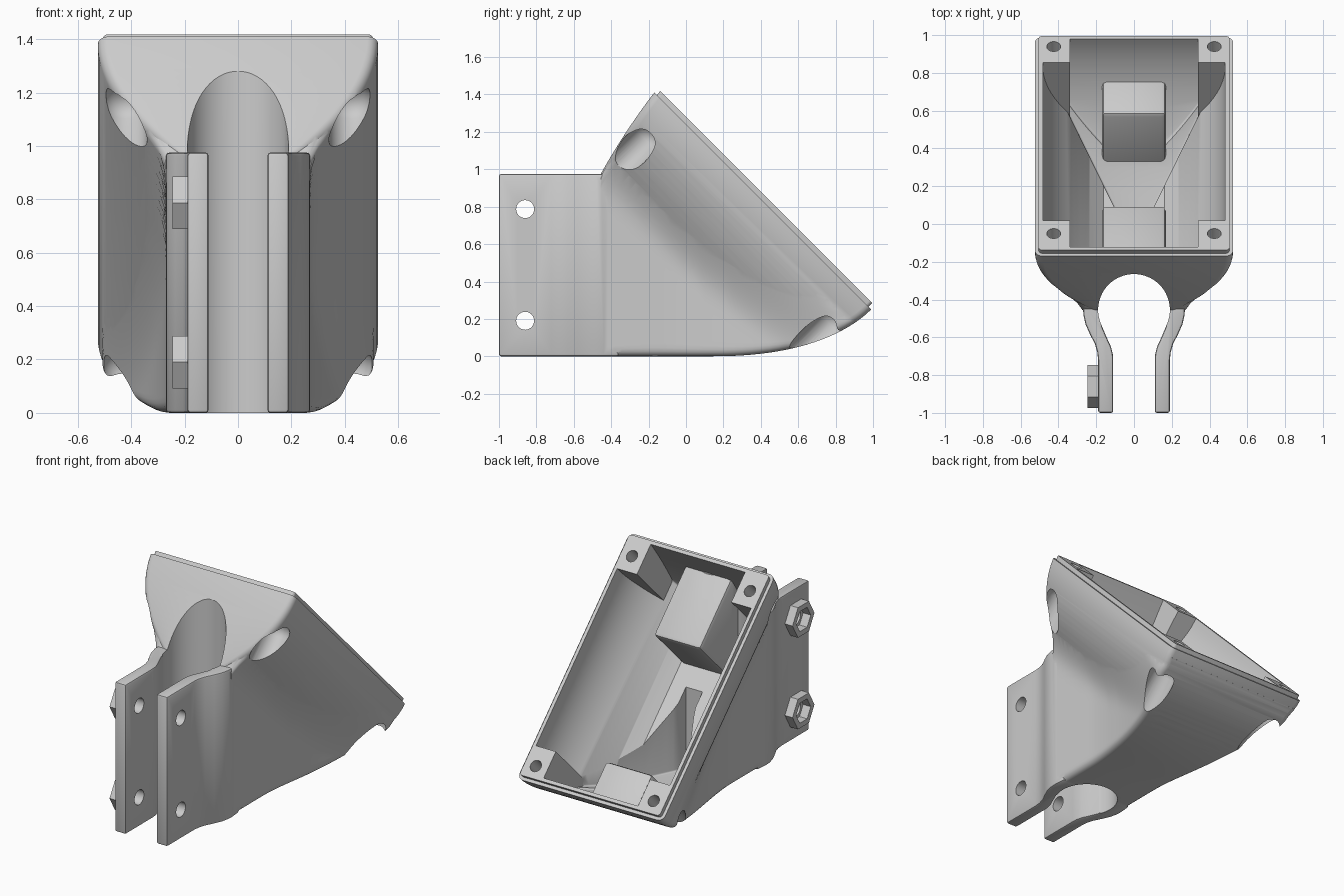
import bpy, bmesh, math
from mathutils import Matrix, Vector

if "Cube" in bpy.data.objects:
    bpy.data.objects.remove(bpy.data.objects["Cube"], do_unlink=True)

grey = bpy.data.materials.new("light_grey_plastic")
grey.use_nodes = True
colour = (0.6, 0.6, 0.6, 1)
grey.diffuse_color = colour
grey.node_tree.nodes["Principled BSDF"].inputs["Base Color"].default_value = colour

# Tilted frame of the opening: x across, y down the slope, z out of the opening
R = math.sqrt(0.5)
SLOPE = Matrix(((1, 0, 0, 0), (0, R, R, 0.62), (0, -R, R, 0.62), (0, 0, 0, 1)))
UPRIGHT = Matrix.Identity(4)
ALONG_X = Matrix.Rotation(math.pi / 2, 4, 'Y')
ALONG_Y = Matrix.Rotation(math.pi / 2, 4, 'X')


def finish(name, bm, matrix=UPRIGHT):
    bm.transform(matrix)
    bmesh.ops.recalc_face_normals(bm, faces=bm.faces)
    mesh = bpy.data.meshes.new(name)
    bm.to_mesh(mesh)
    bm.free()
    mesh.materials.append(grey)
    ob = bpy.data.objects.new(name, mesh)
    bpy.context.collection.objects.link(ob)
    return ob


def rounded_rect(h, w, lo, hi, r, steps=4):
    pts = []
    for k, (cx, cy) in enumerate(((w - r, hi - r), (r - w, hi - r), (r - w, lo + r), (w - r, lo + r))):
        for i in range(steps + 1):
            a = math.pi / 2 * (k + i / steps)
            pts.append((cx + r * math.cos(a), cy + r * math.sin(a), h))
    return pts


def skin(name, sections, matrix, closed=False):
    """Join equal outlines into a solid, capped or closed into a ring."""
    bm = bmesh.new()
    rings = [[bm.verts.new(p) for p in section] for section in sections]
    pairs = list(zip(rings, rings[1:]))
    if closed:
        pairs.append((rings[-1], rings[0]))
    else:
        bm.faces.new(rings[0])
        bm.faces.new(rings[-1])
    for a, b in pairs:
        for i in range(len(a)):
            j = (i + 1) % len(a)
            bm.faces.new((a[i], a[j], b[j], b[i]))
    return finish(name, bm, matrix)


def box(name, x, y, z, matrix=UPRIGHT):
    bm = bmesh.new()
    bmesh.ops.create_cube(bm, size=1)
    for v in bm.verts:
        v.co = Vector([(r[0] + r[1]) / 2 + c * (r[1] - r[0]) for r, c in zip((x, y, z), v.co)])
    return finish(name, bm, matrix)


def rod(name, r, lo, hi, matrix, sides=32):
    bm = bmesh.new()
    bmesh.ops.create_cone(bm, cap_ends=True, segments=sides, radius1=r, radius2=r, depth=hi - lo)
    bmesh.ops.translate(bm, verts=bm.verts, vec=(0, 0, (lo + hi) / 2))
    return finish(name, bm, matrix)


def apply(ob, mod):
    bpy.context.view_layer.objects.active = ob
    bpy.ops.object.modifier_apply(modifier=mod.name)


def boolean(ob, operation, tools):
    for tool in tools:
        mod = ob.modifiers.new("cut", 'BOOLEAN')
        mod.operation, mod.object, mod.solver = operation, tool, 'EXACT'
        apply(ob, mod)
        bpy.data.objects.remove(tool, do_unlink=True)


def bevel(ob, width, segments=2):
    mod = ob.modifiers.new("round", 'BEVEL')
    mod.width, mod.segments, mod.limit_method = width, segments, 'ANGLE'
    mod.angle_limit = math.radians(40)
    apply(ob, mod)


# Shape of the tub by depth below the opening
def half_width(d):
    return 0.525 - 1.1 * max(d, 0) ** 2


def upper_end(d):
    return -1.117 + 0.13 * d + 0.15 * d * d


def lower_end(d):
    return 0.523 - 0.676 * max(d, 0) ** 1.85


def tub_row(d, inset, r):
    return rounded_rect(-d, half_width(d) - inset, upper_end(d) + inset, lower_end(d) - inset, r)


def keel(d):
    s = lower_end(d)
    return 0.62 - R * d + R * s, 0.62 - R * d - R * s


depths = [i * 0.54 / 16 for i in range(17)]
body = skin("housing", [tub_row(-0.028, 0.02, 0.02), tub_row(0, 0.02, 0.02)]
            + [tub_row(d, 0, 0.04) for d in depths], SLOPE)

# Upright base, flaring towards the low end and blending up into the tub
keel_points = [keel(0.06 + i * 0.675 / 18) for i in range(19)]
keel_points += [(0.1 - i * 0.037, 0.0) for i in range(16)]


def base_width(y):
    return 0.268 + 0.26 * max(0, (y + 0.1) / 1.08) ** 1.6


def base_section(y, bottom, blend=0.12, r=0.04, steps=36):
    top = min(1.21 - y, 0.96 + (y + 0.46) * 1.5)
    r = min(r, (top - bottom) * 0.45)
    side = []
    for i in range(steps + 1):
        t = i / steps
        z = bottom + (top - bottom) * t * t * (3 - 2 * t)
        a, b = base_width(y), half_width((1.24 - y - z) * R) - 0.006
        x = max(a, b) + max(0, blend - abs(a - b)) ** 2 / (4 * blend)
        x = min(x, 0.508)
        lift = max(0, r - (z - bottom), r - (top - z))
        side.append((x - r + math.sqrt(max(0, r * r - lift * lift)), z, -y))
    return side + [(-x, z, h) for x, z, h in reversed(side)]


base = skin("base", [base_section(y, z) for y, z in keel_points], ALONG_Y)

# Clamp arms
outer = [(0.19, -1), (0.19, -0.72), (0.194, -0.68), (0.207, -0.635), (0.235, -0.58),
         (0.257, -0.53), (0.268, -0.48), (0.27, -0.44), (0.262, -0.36)]
inner = [(0.15, -0.36), (0.15, -0.45), (0.17, -0.54), (0.145, -0.6), (0.122, -0.65),
         (0.112, -0.69), (0.11, -0.72), (0.11, -1)]


def arm(side):
    ob = skin("arm", [[(side * x, y, z) for x, y in outer + inner] for z in (0, 0.975)], UPRIGHT)
    bevel(ob, 0.012)
    return ob


boolean(body, 'UNION', [base, arm(1), arm(-1)])

# Hollow interior, leaving corner posts, two blocks and the pole sleeve standing
cavity = skin("cavity", [tub_row(-0.1, 0.042, 0.01)]
              + [tub_row(d, 0.042, 0.01) for d in depths], SLOPE)
cavity_rows = []
for y, z in keel_points:
    if -0.1 < y < 0.88:
        w = min(max(0.06, 0.11 + (y - 0.1) * 0.49), base_width(y) - 0.04)
        cavity_rows.append(rounded_rect(-y, w, z + 0.048, 1.2 - y, 0.01))
boolean(cavity, 'UNION', [skin("base_cavity", cavity_rows, ALONG_Y)])

keep = [rod("pole_sleeve", 0.235, -0.2, 1.6, Matrix.Translation((0, -0.455, 0)), 64)]
for side in (1, -1):
    xs = sorted((side * 0.34, side * 0.7))
    keep += [box("upper_post", xs, (-1.4, -0.877), (-1.2, 0.028), SLOPE),
             box("lower_post", xs, (0.304, 0.9), (-1.2, 0.028), SLOPE)]
blocks = [box("upper_block", (-0.17, 0.17), (-1.4, -0.594), (-1.2, -0.14), SLOPE),
          box("lower_block", (-0.17, 0.17), (0.195, 0.9), (-1.2, -0.245), SLOPE)]
for block in blocks:
    bevel(block, 0.025)
boolean(cavity, 'DIFFERENCE', keep + blocks)

# Pole channel, blind screw holes above domed corner recesses, and clamp bolt holes
cuts = [cavity, rod("pole_channel", 0.19, -0.2, 1.6, Matrix.Translation((0, -0.455, 0)), 64)]
for x in (0.425, -0.425):
    for s in (-0.976, 0.424):
        place = SLOPE @ Matrix.Translation((x, s, 0))
        recess = rod("corner_recess", 0.085, -1.1, -0.14, place, 40)
        bevel(recess, 0.07, 6)
        cuts += [rod("screw_hole", 0.037, -0.1, 0.2, place, 24), recess]
bolts = {"upper": Matrix.Translation((0, -0.86, 0.787)) @ ALONG_X,
         "lower": Matrix.Translation((0, -0.86, 0.19)) @ ALONG_X}
cuts += [rod("bolt_hole", 0.048, -0.5, 0.5, place) for place in bolts.values()]
boolean(body, 'DIFFERENCE', cuts)


# Hexagonal nut holders on the outside of one arm
def hexagon(r, h):
    return [(r * math.sin(i * math.pi / 3), r * math.cos(i * math.pi / 3), h) for i in range(6)]


parts = [body]
for label, place in bolts.items():
    rings = [hexagon(0.113, -0.245), hexagon(0.113, -0.188), hexagon(0.075, -0.188), hexagon(0.075, -0.245)]
    parts.append(skin(label + "_nut_holder", rings, place, closed=True))

bpy.ops.object.select_all(action='DESELECT')
for ob in parts:
    ob.select_set(True)
bpy.context.view_layer.objects.active = body
bpy.ops.object.shade_smooth_by_angle(angle=math.radians(32))
